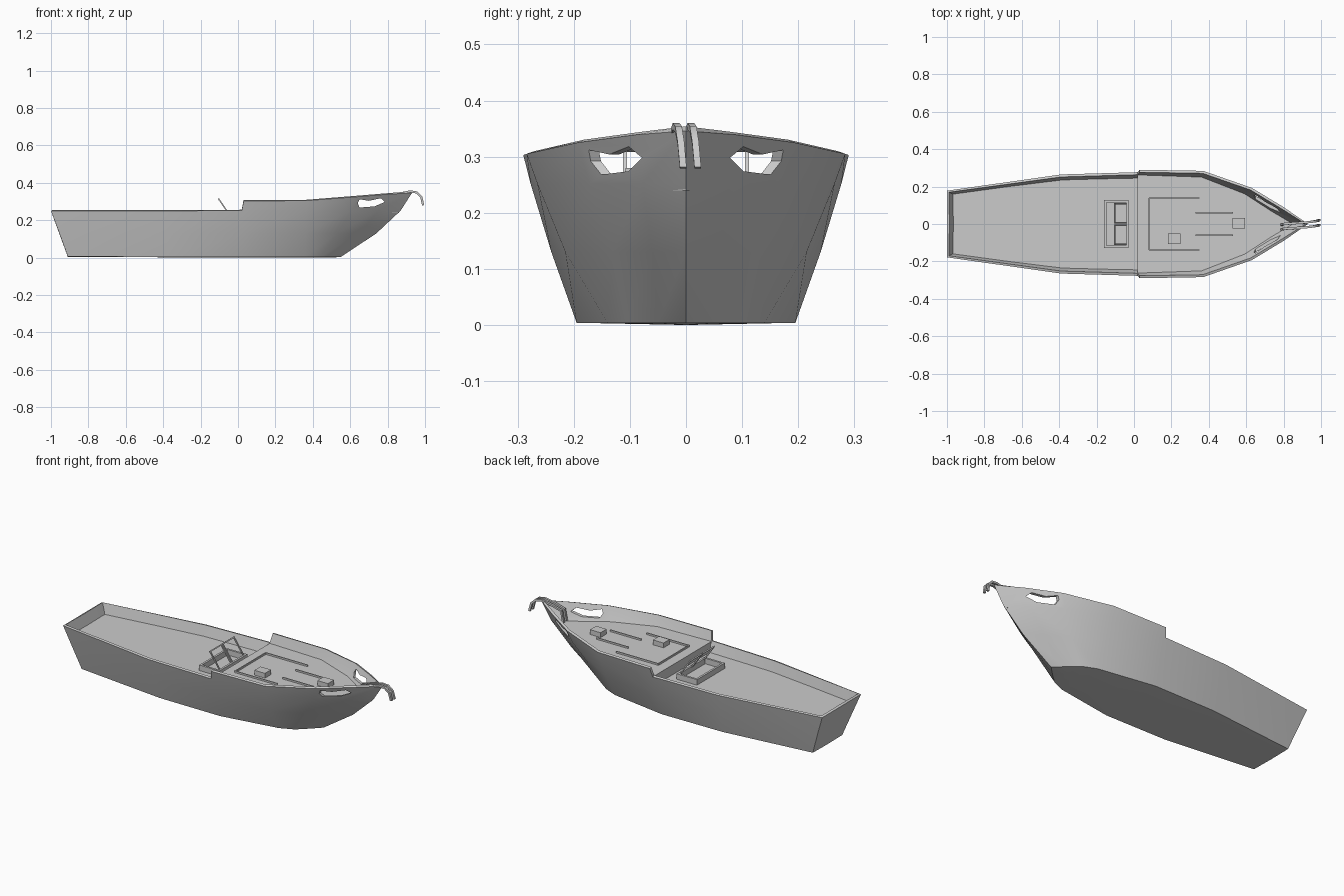
import bpy, bmesh, math
from mathutils import Vector

if "Cube" in bpy.data.objects:
    bpy.data.objects.remove(bpy.data.objects["Cube"])


def finish(bm, name):
    me = bpy.data.meshes.new(name)
    bm.to_mesh(me)
    bm.free()
    ob = bpy.data.objects.new(name, me)
    bpy.context.collection.objects.link(ob)
    return ob


def prism(name, pts, shift):
    """Closed solid: polygon pts swept by the vector shift."""
    bm = bmesh.new()
    f = bm.faces.new([bm.verts.new(p) for p in pts])
    r = bmesh.ops.extrude_face_region(bm, geom=[f], use_keep_orig=True)
    bmesh.ops.translate(bm, vec=shift, verts=[v for v in r['geom'] if isinstance(v, bmesh.types.BMVert)])
    bmesh.ops.recalc_face_normals(bm, faces=bm.faces)
    return finish(bm, name)


def boxes(name, specs):
    """One object out of several boxes given as (centre, size)."""
    bm = bmesh.new()
    for c, s in specs:
        vs = bmesh.ops.create_cube(bm, size=1)['verts']
        bmesh.ops.scale(bm, vec=s, verts=vs)
        bmesh.ops.translate(bm, vec=c, verts=vs)
    return finish(bm, name)


def select_only(ob):
    bpy.ops.object.select_all(action='DESELECT')
    ob.select_set(True)
    bpy.context.view_layer.objects.active = ob


# Half-hull cross sections, keel to rail
aft = [
    [(-.91, 0, .004), (-.91, .135, .006), (-.955, .158, .13), (-1, .178, .25)],
    [(-.37, 0, .002), (-.37, .192, .004), (-.38, .232, .13), (-.39, .265, .25)],
    [(.02, 0, 0), (.02, .195, .004), (.02, .24, .13), (.02, .277, .252)],
]
fore = [
    aft[2] + [(.03, .29, .303)],
    [(.36, 0, 0), (.36, .14, .004), (.36, .215, .13), (.365, .265, .252), (.37, .284, .305)],
    [(.44, 0, 0), (.44, .105, .004), (.53, .13, .13), (.605, .172, .252), (.63, .193, .325)],
    [(.50, 0, 0), (.50, .05, .004), (.65, .06, .13), (.75, .078, .252), (.80, .09, .339)],
    [(.55, 0, .004), (.55, 0, .004), (.74, 0, .13), (.87, 0, .252), (.93, 0, .346)],
]

# Hull shell: bottom, sides and transom
bm = bmesh.new()
for s in (1, -1):
    def add(pts):
        u = []
        for p in pts:
            if p not in u:
                u.append(p)
        if len(u) > 2:
            bm.faces.new([bm.verts.new((x, s * y, z)) for x, y, z in u])
    for part in (aft, fore):
        for a, b in zip(part, part[1:]):
            for j in range(len(a) - 1):
                add([a[j], b[j], b[j + 1], a[j + 1]])
    add(aft[0] + [(-1, 0, .25)])
bmesh.ops.remove_doubles(bm, verts=bm.verts, dist=.0005)
bmesh.ops.recalc_face_normals(bm, faces=bm.faces)
low = min(bm.faces, key=lambda f: f.calc_center_median().z)
if low.normal.z > 0:
    bmesh.ops.reverse_faces(bm, faces=bm.faces)
hull = finish(bm, "hull")

# Bow openings through both bulwarks
hole = [(.64, .292), (.65, .268), (.73, .274), (.785, .298), (.765, .318), (.70, .304), (.65, .312)]
cutter = prism("opening_cutter", [(x, -.4, z) for x, z in hole], (0, .8, 0))
cutter.hide_render = True
select_only(hull)
m = hull.modifiers.new("thickness", 'SOLIDIFY')
m.thickness, m.offset = .014, -1
bpy.ops.object.modifier_apply(modifier=m.name)
m = hull.modifiers.new("openings", 'BOOLEAN')
m.operation, m.object, m.solver = 'DIFFERENCE', cutter, 'EXACT'
bpy.ops.object.modifier_apply(modifier=m.name)
bpy.data.objects.remove(cutter)
bpy.ops.object.shade_smooth_by_angle(angle=math.radians(32))


# Decks
def deck(name, half, z, depth):
    pts = [(x, y, z) for x, y in half] + [(x, -y, z) for x, y in reversed(half) if y > 0]
    prism(name, pts, (0, 0, -depth))


AFT_Z, FORE_Z = .195, .252
deck("aft_deck", [(-.97, .16), (-.385, .242), (.025, .252)], AFT_Z, .01)
deck("fore_deck", [(.02, .267), (.363, .256), (.60, .163), (.745, .07), (.86, 0)], FORE_Z, .012)
deck("deck_bulkhead", [(.02, .254), (.035, .254)], FORE_Z - .001, .06)

# Hatch coaming on the aft deck
zc = AFT_Z + .014
boxes("hatch_coaming",
      [((-.095, s * .122, zc), (.13, .012, .036)) for s in (1, -1)] +
      [((x, 0, zc), (.012, .235, .036)) for x in (-.154, -.036)])

# Tilted two-pane hatch lid
bottom, top = Vector((-.035, 0, .215)), Vector((-.105, 0, .316))
length = (top - bottom).length
lid = boxes("hatch_lid",
            [((0, s * y, 0), (.007, .007, length)) for s in (1, -1) for y in (.006, .109)] +
            [((0, s * .0575, e * (length / 2 - .0035)), (.007, .11, .007)) for s in (1, -1) for e in (1, -1)])
lid.location = (bottom + top) / 2
lid.rotation_euler = (0, math.atan2(top.x - bottom.x, top.z - bottom.z), 0)

# Small deck boxes and thin raised deck strips
boxes("deck_boxes", [((x, y, FORE_Z + .013), (.068, .056, .03)) for x, y in ((.215, -.08), (.56, .005))])
zs = FORE_Z + .004
boxes("deck_strips",
      [((.08, 0, zs), (.006, .28, .012))] +
      [((.215, s * .14, zs), (.27, .006, .012)) for s in (1, -1)] +
      [((.43, s * .06, zs), (.20, .006, .012)) for s in (1, -1)])

# Pair of curved bow rollers
path = [(.79, .255), (.80, .322), (.86, .342), (.92, .354), (.955, .349), (.98, .325), (.99, .28)]
w, t = .006, .006
for name, y0 in (("bow_arm_left", -.03), ("bow_arm_right", -.004)):
    bm = bmesh.new()
    rings = []
    for i, (x, z) in enumerate(path):
        a, b = path[max(i - 1, 0)], path[min(i + 1, len(path) - 1)]
        d = Vector((b[0] - a[0], b[1] - a[1])).normalized()
        y = y0 + .025 * i / (len(path) - 1)
        rings.append([bm.verts.new((x - d.y * t * k, y + w * h, z + d.x * t * k))
                      for h, k in ((-1, -1), (1, -1), (1, 1), (-1, 1))])
    for r, q in zip(rings, rings[1:]):
        for k in range(4):
            bm.faces.new((r[k], r[(k + 1) % 4], q[(k + 1) % 4], q[k]))
    bm.faces.new(rings[0])
    bm.faces.new(rings[-1])
    bmesh.ops.recalc_face_normals(bm, faces=bm.faces)
    select_only(finish(bm, name))
    bpy.ops.object.shade_smooth_by_angle(angle=math.radians(50))
